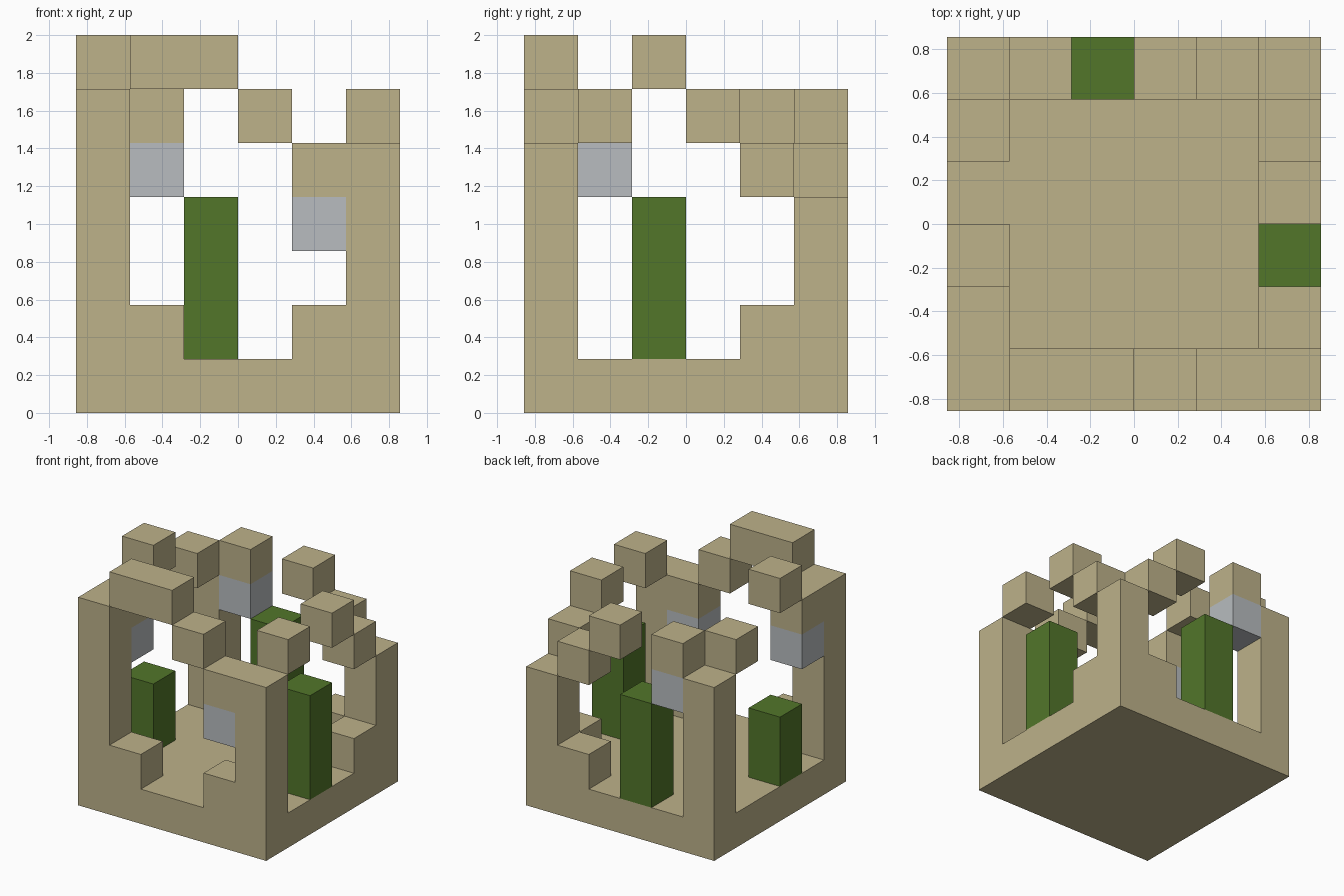
import bpy
import bmesh

# Remove the default cube
default_cube = bpy.data.objects.get("Cube")
if default_cube:
    bpy.data.objects.remove(default_cube, do_unlink=True)

UNIT = 2 / 7   # edge of one block
HALF = 3       # blocks from the centre to an outer wall


def make_material(name, colour):
    mat = bpy.data.materials.new(name)
    mat.use_nodes = True
    mat.diffuse_color = colour
    bsdf = next(n for n in mat.node_tree.nodes if n.type == "BSDF_PRINCIPLED")
    bsdf.inputs["Base Color"].default_value = colour
    return mat


def fill(corner, size=(1, 1, 1)):
    """Set of block cells covered by one cuboid."""
    x, y, z = corner
    w, d, h = size
    return {(x + i, y + j, z + k) for i in range(w) for j in range(d) for k in range(h)}


def build(name, cells, mat):
    """Join cells into one clean shell that has outer faces only."""
    bm = bmesh.new()
    verts = {}

    def corner_vert(p):
        if p not in verts:
            x, y, z = p
            verts[p] = bm.verts.new(((x - HALF) * UNIT, (y - HALF) * UNIT, z * UNIT))
        return verts[p]

    for cell in sorted(cells):
        for axis in range(3):
            for side in (0, 1):
                neighbour = list(cell)
                neighbour[axis] += 2 * side - 1
                if tuple(neighbour) in cells:
                    continue
                ring = []
                for u, v in ((0, 0), (1, 0), (1, 1), (0, 1)):
                    p = list(cell)
                    p[axis] += side
                    p[(axis + 1) % 3] += u
                    p[(axis + 2) % 3] += v
                    ring.append(corner_vert(tuple(p)))
                bm.faces.new(ring if side else ring[::-1])

    # Merge coplanar squares into large flat faces
    bmesh.ops.dissolve_limit(bm, angle_limit=0.01, verts=bm.verts[:], edges=bm.edges[:])
    mesh = bpy.data.meshes.new(name)
    bm.to_mesh(mesh)
    bm.free()
    mesh.materials.append(mat)
    obj = bpy.data.objects.new(name, mesh)
    bpy.context.collection.objects.link(obj)


sandstone = make_material("sandstone", (0.51, 0.445, 0.255, 1))
moss = make_material("moss_green", (0.084, 0.18, 0.023, 1))
stone = make_material("pale_grey", (0.48, 0.505, 0.525, 1))

# Main shell: floor slab, four corner posts, low steps and post-top ledges
shell = fill((0, 0, 0), (6, 6, 1))
for x, y, height in ((0, 0, 6), (5, 0, 5), (0, 5, 5), (5, 5, 4)):
    shell |= fill((x, y, 0), (1, 1, height))
for step in ((1, 0, 1), (4, 0, 1), (4, 5, 1), (5, 4, 1)):
    shell |= fill(step)
for ledge in ((4, 0, 4), (0, 1, 5)):
    shell |= fill(ledge)
build("ruin_shell", shell, sandstone)

# Loose sandstone blocks along the broken tops of the walls
build("front_long_block", fill((1, 0, 6), (2, 1, 1)), sandstone)
loose_blocks = {
    "front_block": (3, 0, 5),
    "right_wall_front_block": (5, 1, 5),
    "right_wall_middle_block": (5, 3, 5),
    "right_wall_back_block": (5, 4, 4),
    "back_right_block": (4, 5, 4),
    "back_middle_block": (3, 5, 5),
    "back_left_block": (1, 5, 5),
    "left_wall_back_block": (0, 4, 5),
    "left_wall_top_block": (0, 2, 6),
}
for name, cell in loose_blocks.items():
    build(name, fill(cell), sandstone)

# Pale blocks tucked beneath the ledges
pale_blocks = {
    "front_pale_block": (4, 0, 3),
    "left_wall_pale_block": (0, 1, 4),
    "back_pale_block": (1, 5, 4),
}
for name, cell in pale_blocks.items():
    build(name, fill(cell), stone)

# Green pillars standing on the floor slab in three walls
build("right_wall_pillar", fill((5, 2, 1), (1, 1, 3)), moss)
build("back_pillar", fill((2, 5, 1), (1, 1, 3)), moss)
build("left_wall_pillar", fill((0, 2, 1), (1, 1, 2)), moss)
